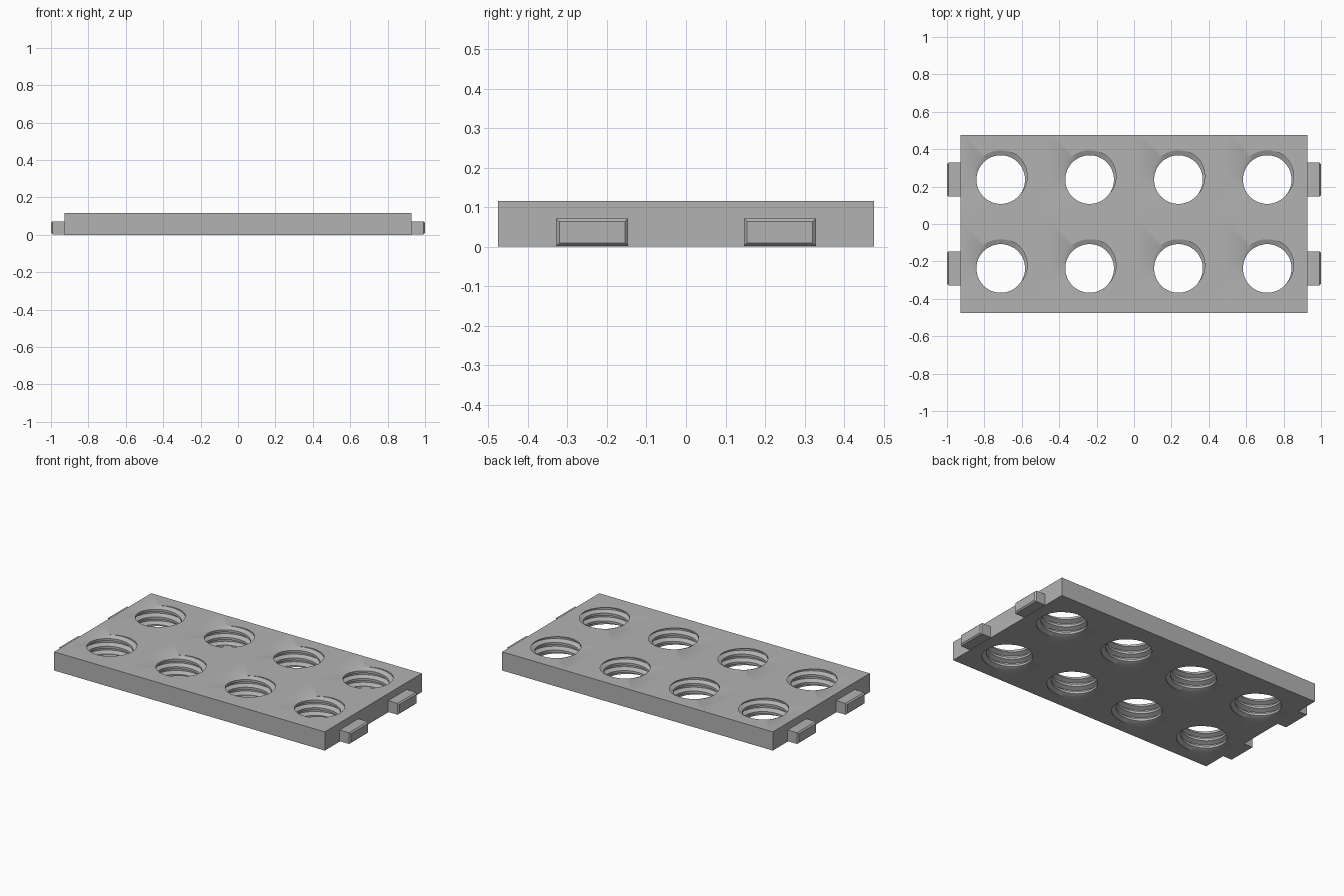
import bpy, bmesh, math

if "Cube" in bpy.data.objects:
    bpy.data.objects.remove(bpy.data.objects["Cube"], do_unlink=True)

CELL, HEIGHT = 0.475, 0.116     # hole spacing and plate thickness
END_X, SIDE_Y = 0.928, 0.475    # plate half sizes
PITCH, MINOR, MAJOR = 0.0475, 0.130, 0.156
STEPS = 64

grey = bpy.data.materials.new("plain_grey")
grey.use_nodes = True
colour = (0.45, 0.45, 0.45, 1)
grey.diffuse_color = colour
grey.node_tree.nodes["Principled BSDF"].inputs["Base Color"].default_value = colour


def finish(bm, name):
    bmesh.ops.remove_doubles(bm, verts=bm.verts[:], dist=1e-5)
    bmesh.ops.recalc_face_normals(bm, faces=bm.faces[:])
    mesh = bpy.data.meshes.new(name)
    bm.to_mesh(mesh)
    bm.free()
    mesh.materials.append(grey)
    obj = bpy.data.objects.new(name, mesh)
    bpy.context.collection.objects.link(obj)
    return obj


def thread_radius(turn, z):
    # trapezoid thread: groove at whole phases, crest in between
    phase = (z - HEIGHT) / PITCH - (turn - 0.25)
    d = abs(phase - round(phase))
    t = min(max((d - 0.1) / 0.25, 0), 1)
    return MAJOR + (MINOR - MAJOR) * t


def column(cx, cy, i):
    """Points at one angle: bottom rim, thread wall, top rim, then cell border."""
    turn = i / STEPS
    c, s = math.cos(turn * math.tau), math.sin(turn * math.tau)
    wall = []
    for k in range(-4, 3):
        for offset in (-0.35, -0.1, 0.1, 0.35):
            z = HEIGHT + PITCH * (turn - 0.25 + k + offset)
            z = min(max(z, 0), HEIGHT)
            r = thread_radius(turn, z)
            wall.append((cx + r * c, cy + r * s, z))
    reach = CELL / 2 / max(abs(c), abs(s))
    x = min(max(cx + reach * c, -END_X), END_X)
    y = cy + reach * s
    return [(x, y, 0)] + wall + [(x, y, HEIGHT)]


# Plate with threaded holes
bm = bmesh.new()
for cx in [(n - 1.5) * CELL for n in range(4)]:
    for cy in (-CELL / 2, CELL / 2):
        cols = [[bm.verts.new(p) for p in column(cx, cy, i)] for i in range(STEPS + 1)]
        for a, b in zip(cols, cols[1:]):
            for j in range(len(a) - 1):
                bm.faces.new((a[j], b[j], b[j + 1], a[j + 1]))
            # outer walls of the plate
            for axis, limit in ((0, END_X), (1, SIDE_Y)):
                p, q = a[0].co[axis], b[0].co[axis]
                if abs(p - q) < 1e-5 and abs(abs(p) - limit) < 1e-4:
                    bm.faces.new((a[0], a[-1], b[-1], b[0]))
                    break
plate = finish(bm, "threaded_plate")
bpy.context.view_layer.objects.active = plate
plate.select_set(True)
bpy.ops.object.shade_smooth_by_angle(angle=math.radians(30))
plate.select_set(False)


# Connector tabs with chamfered outer ends
def tab(name, side, y):
    bm = bmesh.new()
    rings = []
    for x, inset in ((END_X, 0), (0.992, 0), (1.0, 0.008)):
        w, lo, hi = 0.091 - inset, 0.002 + inset, 0.072 - inset
        rings.append([bm.verts.new((side * x, y + dy, z))
                      for dy, z in ((-w, lo), (w, lo), (w, hi), (-w, hi))])
    for a, b in zip(rings, rings[1:]):
        for j in range(4):
            k = (j + 1) % 4
            bm.faces.new((a[j], a[k], b[k], b[j]))
    bm.faces.new(rings[0])
    bm.faces.new(rings[-1])
    finish(bm, name)


for side, side_name in ((1, "left"), (-1, "right")):
    for y, row in ((-CELL / 2, "front"), (CELL / 2, "back")):
        tab(f"{row}_{side_name}_tab", side, y)
